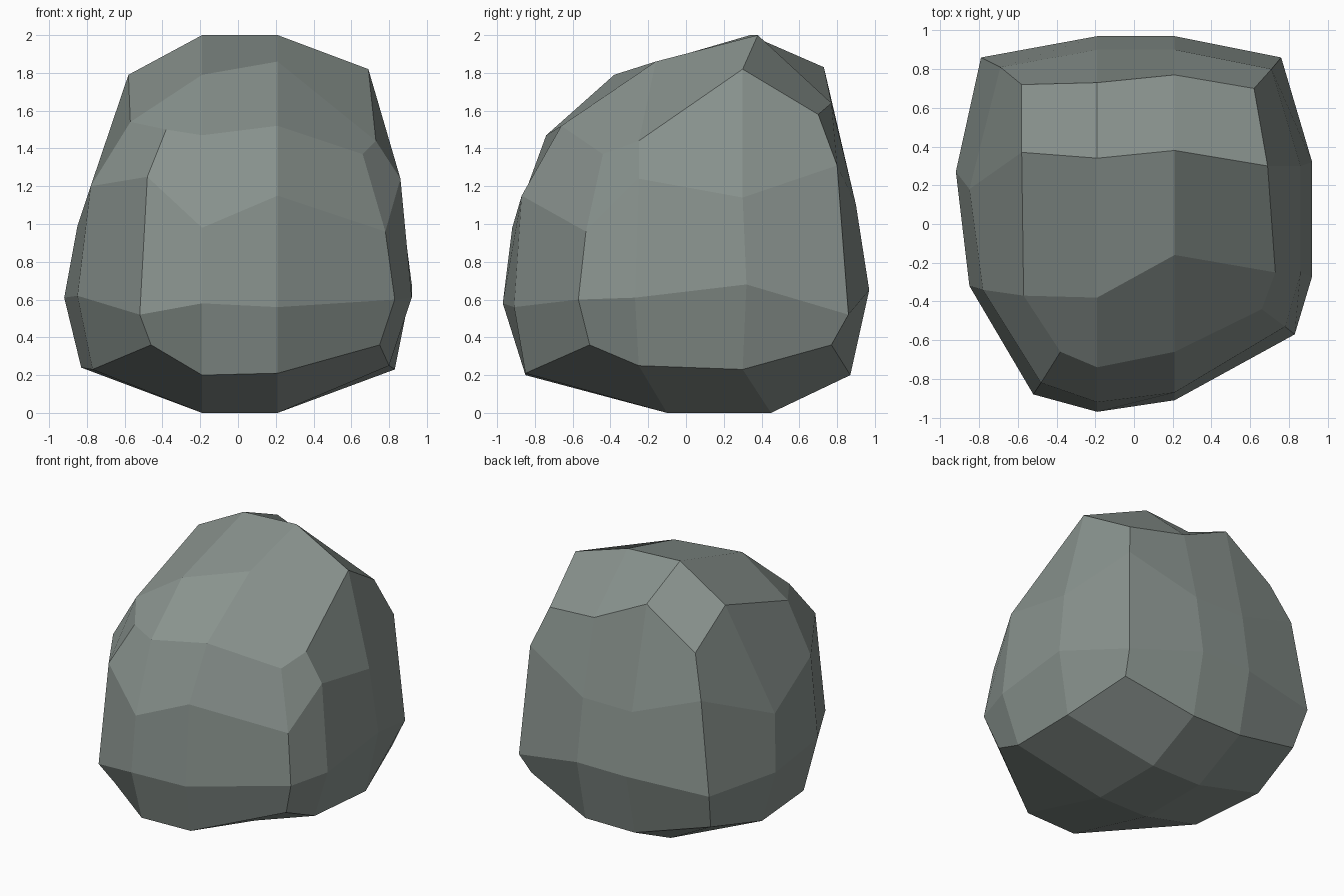
import bpy, bmesh

if "Cube" in bpy.data.objects:
    bpy.data.objects.remove(bpy.data.objects["Cube"])

# Low-poly boulder: a 3x3-per-side box cage, built from two shaped side sheets
# joined by two contour loops running round the middle.

# Side sheets: rows from bottom to top, each from front to back (x, y, z)
left_sheet = [
    [(-.46, -.78, .36), (-.77, -.27, .23), (-.83, .30, .24), (-.74, .77, .35)],
    [(-.52, -.88, .52), (-.85, -.32, .62), (-.92, .27, .61), (-.79, .86, .62)],
    [(-.48, -.82, 1.25), (-.78, -.34, 1.20), (-.85, .18, .99), (-.69, .81, 1.28)],
    [(-.38, -.66, 1.50), (-.57, -.37, 1.54), (-.58, .37, 1.79), (-.58, .72, 1.57)],
]
right_sheet = [
    [(.75, -.51, .36), (.80, -.25, .25), (.83, .30, .23), (.72, .77, .36)],
    [(.83, -.57, .60), (.92, -.27, .61), (.92, .32, .68), (.76, .86, .52)],
    [(.78, -.53, .96), (.86, -.25, 1.24), (.86, .30, 1.14), (.71, .80, 1.31)],
    [(.66, -.44, 1.37), (.73, -.25, 1.44), (.69, .30, 1.82), (.62, .70, 1.58)],
]
# Middle contours (y, z): up the front, over the top; back and base are shared
back_and_base = [(.90, 1.10), (.97, .65), (.87, .20), (.45, 0), (-.10, 0)]
left_contour = [(-.85, .20), (-.97, .58), (-.92, .98), (-.74, 1.47),
                (-.38, 1.79), (.34, 2.0), (.73, 1.83)] + back_and_base
right_contour = [(-.85, .21), (-.91, .56), (-.87, 1.15), (-.66, 1.52),
                 (-.16, 1.86), (.38, 2.0), (.77, 1.64)] + back_and_base
# Walk round the rim of a sheet as (row, column)
rim = [(0, 0), (1, 0), (2, 0), (3, 0), (3, 1), (3, 2),
       (3, 3), (2, 3), (1, 3), (0, 3), (0, 2), (0, 1)]

bm = bmesh.new()


def add_sheet(sheet):
    """Make a 3x3 patch and return its rim vertices."""
    g = [[bm.verts.new(p) for p in row] for row in sheet]
    for k in range(3):
        for j in range(3):
            bm.faces.new((g[k][j], g[k][j + 1], g[k + 1][j + 1], g[k + 1][j]))
    return [g[k][j] for k, j in rim]


def add_contour(x, points):
    return [bm.verts.new((x, y, z)) for y, z in points]


loops = [add_sheet(left_sheet), add_contour(-.19, left_contour),
         add_contour(.21, right_contour), add_sheet(right_sheet)]

# Bridge neighbouring loops
for a, b in zip(loops, loops[1:]):
    for n in range(12):
        m = (n + 1) % 12
        bm.faces.new((a[n], b[n], b[m], a[m]))
bmesh.ops.recalc_face_normals(bm, faces=bm.faces)

mesh = bpy.data.meshes.new("boulder")
bm.to_mesh(mesh)
bm.free()

stone = bpy.data.materials.new("grey_green_stone")
stone.diffuse_color = (0.25, 0.29, 0.27, 1)
stone.use_nodes = True
stone.node_tree.nodes["Principled BSDF"].inputs["Base Color"].default_value = stone.diffuse_color
mesh.materials.append(stone)
bpy.context.collection.objects.link(bpy.data.objects.new("boulder", mesh))
